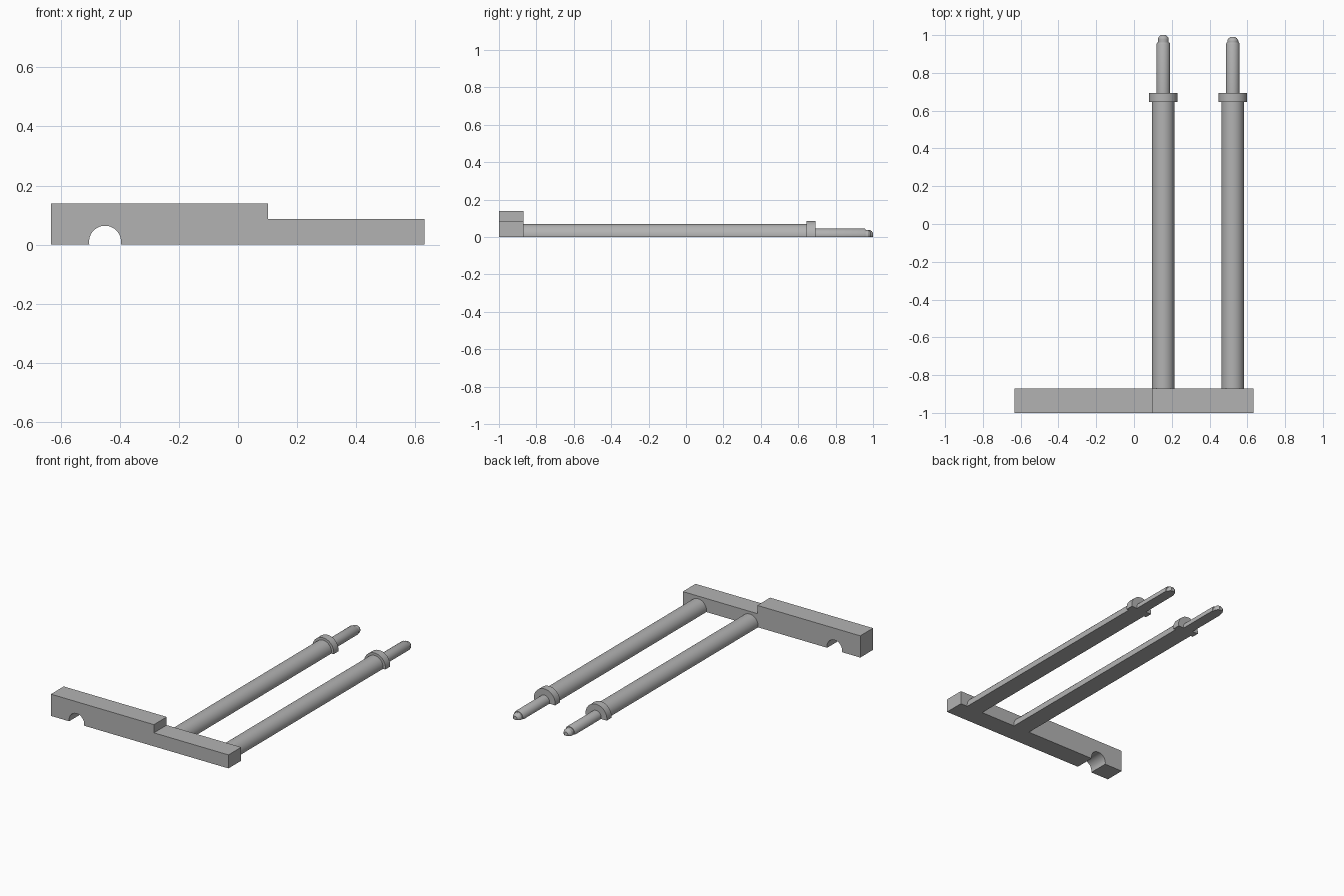
import bpy, bmesh, math

if "Cube" in bpy.data.objects:
    bpy.data.objects.remove(bpy.data.objects["Cube"])

AXIS_Z = 0.01      # height of the rod and notch axes above the flat base
SEGMENTS = 28

grey = bpy.data.materials.new("plain grey")
grey.diffuse_color = (0.45, 0.45, 0.45, 1)
grey.use_nodes = True
grey.node_tree.nodes["Principled BSDF"].inputs["Base Color"].default_value = grey.diffuse_color


def finish(name, bm):
    bmesh.ops.recalc_face_normals(bm, faces=bm.faces)
    mesh = bpy.data.meshes.new(name)
    bm.to_mesh(mesh)
    bm.free()
    mesh.materials.append(grey)
    obj = bpy.data.objects.new(name, mesh)
    bpy.context.collection.objects.link(obj)
    bpy.ops.object.select_all(action='DESELECT')
    bpy.context.view_layer.objects.active = obj
    obj.select_set(True)
    bpy.ops.object.shade_smooth_by_angle(angle=math.radians(25))


def arc(cx, r):
    """Round section truncated flat at z = 0, from right to left."""
    a0 = -math.asin(min(1, AXIS_Z / r))
    span = math.pi - 2 * a0
    return [(cx + r * math.cos(a0 + span * i / SEGMENTS),
             max(0, AXIS_Z + r * math.sin(a0 + span * i / SEGMENTS)))
            for i in range(SEGMENTS + 1)]


def half_rod(name, cx, profile):
    """Turned rod along y, flat underneath; profile is (y, radius)."""
    bm = bmesh.new()
    rings = [[bm.verts.new((x, y, z)) for x, z in arc(cx, r)] for y, r in profile]
    for (ya, _), (yb, _), a, b in zip(profile, profile[1:], rings, rings[1:]):
        for i in range(SEGMENTS):
            bm.faces.new((a[i], a[i + 1], b[i + 1], b[i]))
        if ya != yb:                       # flat underside
            bm.faces.new((a[0], b[0], b[-1], a[-1]))
    bm.faces.new(rings[0])
    bm.faces.new(rings[-1])
    finish(name, bm)


# Stepped cross bar with a round-topped notch underneath
notch = arc(-0.45, 0.054)
outline = [(-0.633, 0), (-0.633, 0.14), (0.101, 0.14), (0.101, 0.087),
           (0.632, 0.087), (0.632, 0)] + notch
bm = bmesh.new()
front = bm.faces.new([bm.verts.new((x, -1, z)) for x, z in outline])
back = bmesh.ops.extrude_face_region(bm, geom=[front])["geom"]
bmesh.ops.translate(bm, vec=(0, 0.13, 0),
                    verts=[v for v in back if isinstance(v, bmesh.types.BMVert)])
finish("cross_bar", bm)

# Two rods, each with a collar, a thin pin and a rounded tip
body = [(-0.872, 0.06), (0.645, 0.06), (0.645, 0.076), (0.693, 0.076),
        (0.693, 0.036), (0.953, 0.036), (0.96, 0.033)]
half_rod("inner_rod", 0.155, body + [(0.96, 0.029), (0.982, 0.029),
                                     (0.993, 0.022), (1.0, 0.013)])
half_rod("outer_rod", 0.523, body + [(0.96, 0.029), (0.972, 0.029),
                                     (0.983, 0.022), (0.99, 0.013)])
